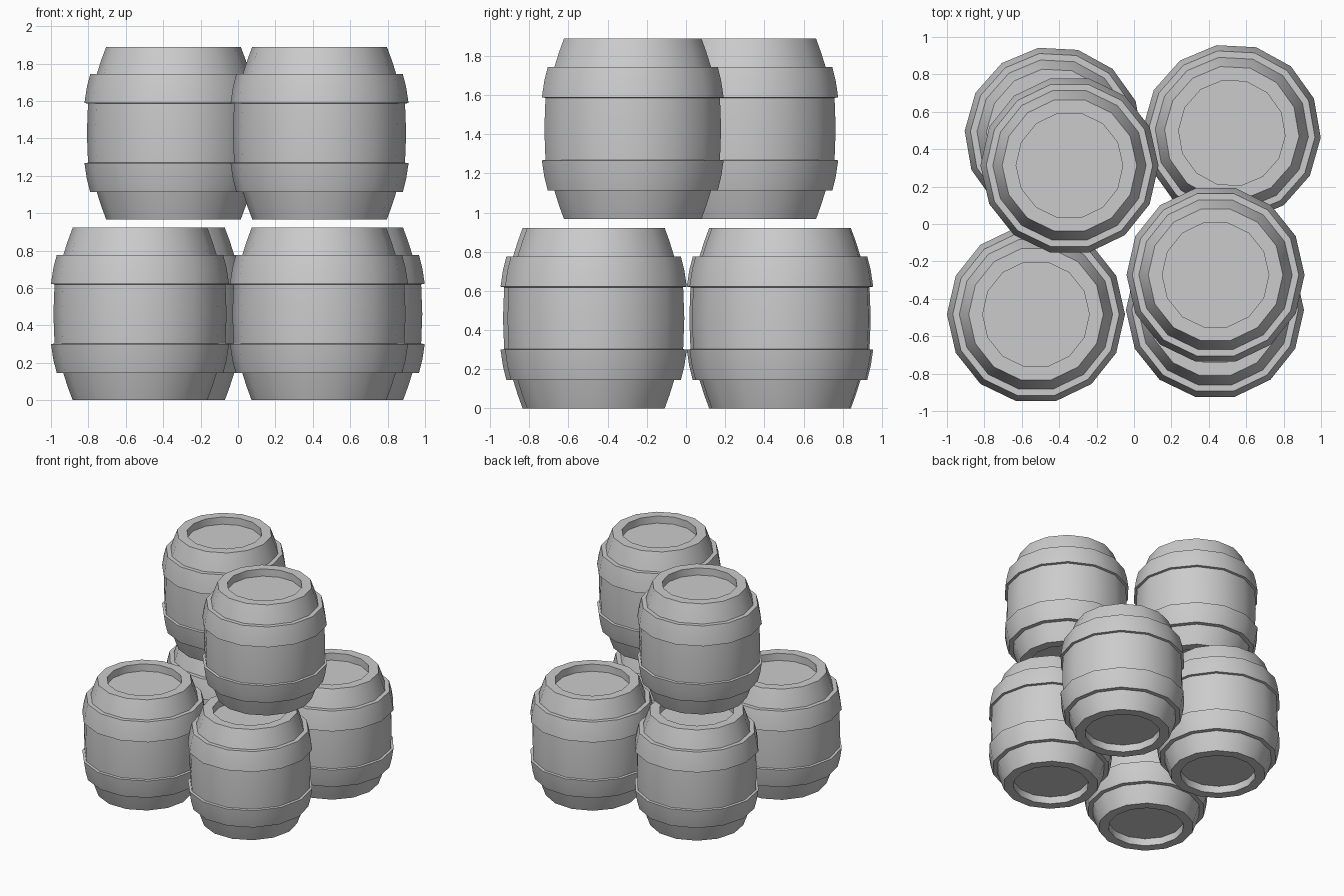
import bpy, bmesh, math

if "Cube" in bpy.data.objects:
    bpy.data.objects.remove(bpy.data.objects["Cube"])

SIDES = 14
H = 0.922          # barrel height
DEPTH = 0.06       # lid recess depth

# Lower half of the barrel profile (radius, height): recessed lid, rim, staves, hoop, belly
half = [(0.285, DEPTH), (0.285, 0.0), (0.36, 0.0), (0.386, 0.07), (0.41, 0.145),
        (0.445, 0.145), (0.463, 0.215), (0.476, 0.30), (0.457, 0.303)]
profile = half + [(0.463, H / 2)] + [(r, H - z) for r, z in reversed(half)]


def barrel(name, x, y, z, turn=0.0):
    bm = bmesh.new()
    rings = []
    for r, h in profile:
        rings.append([bm.verts.new((r * math.cos(2 * math.pi * i / SIDES),
                                    r * math.sin(2 * math.pi * i / SIDES), h))
                      for i in range(SIDES)])
    for a, b in zip(rings, rings[1:]):
        for i in range(SIDES):
            j = (i + 1) % SIDES
            bm.faces.new((a[i], a[j], b[j], b[i]))
    # Flat lids at the bottom and top of the recesses
    bm.faces.new(rings[0][::-1])
    bm.faces.new(rings[-1])
    bmesh.ops.recalc_face_normals(bm, faces=bm.faces)
    mesh = bpy.data.meshes.new(name)
    bm.to_mesh(mesh)
    bm.free()
    ob = bpy.data.objects.new(name, mesh)
    bpy.context.collection.objects.link(ob)
    ob.location = (x, y, z)
    ob.rotation_euler.z = math.radians(turn)
    bpy.ops.object.select_all(action='DESELECT')
    ob.select_set(True)
    bpy.context.view_layer.objects.active = ob
    bpy.ops.object.shade_smooth_by_angle(angle=math.radians(30))


# Bottom layer
barrel("barrel_front_left", -0.524, -0.483, 0)
barrel("barrel_front_right", 0.433, -0.46, 0)
barrel("barrel_back_left", -0.43, 0.473, 0, -3)
barrel("barrel_back_right", 0.523, 0.487, 0, -3)
# Top layer
barrel("barrel_top_left", -0.345, 0.313, 0.967)
barrel("barrel_top_right", 0.436, -0.272, 0.967)
